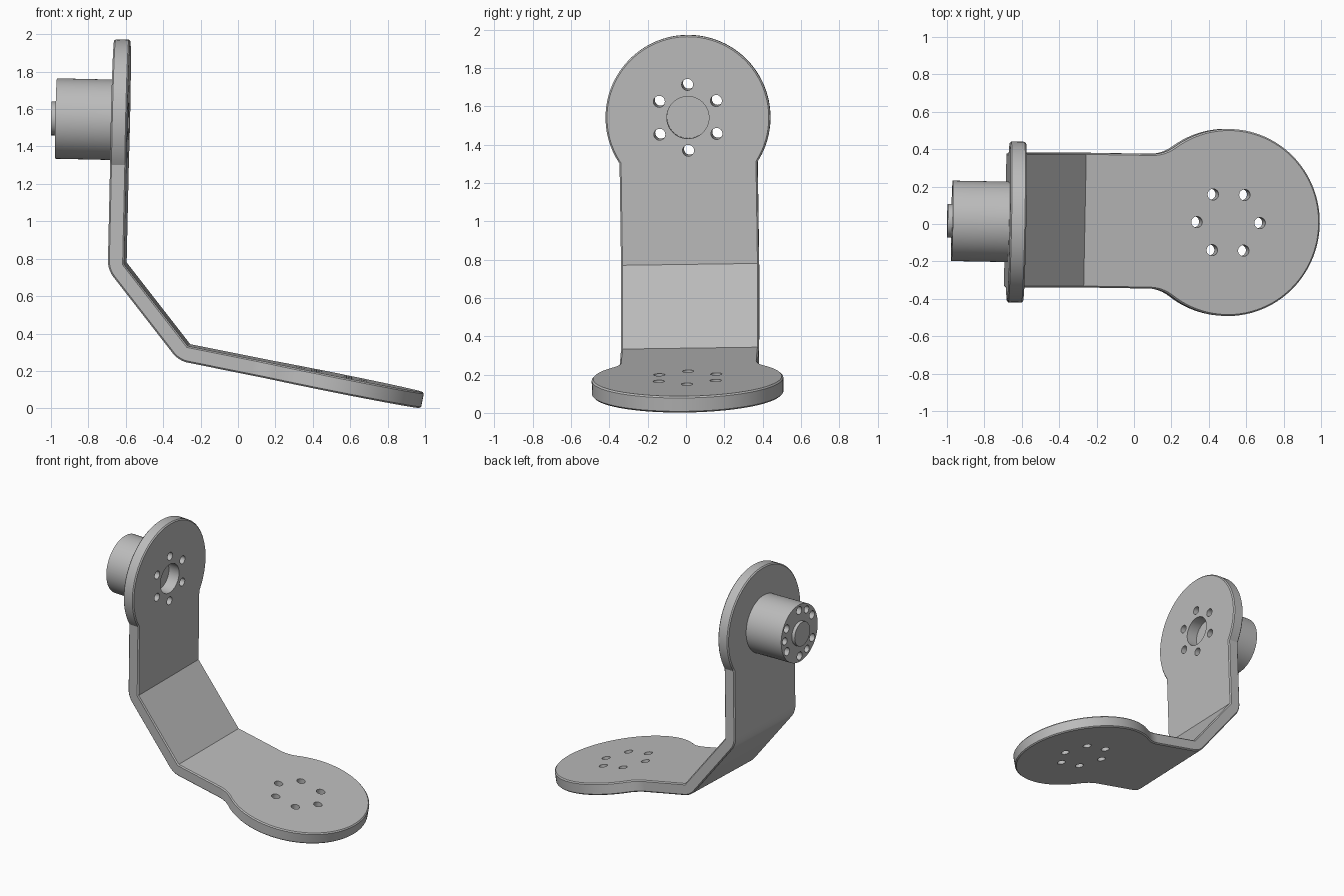
import bpy, bmesh
from math import sin, cos, pi, radians, sqrt, acos, atan2
from mathutils import Vector, Matrix

cube = bpy.data.objects.get("Cube")
if cube:
    bpy.data.objects.remove(cube, do_unlink=True)

grey = bpy.data.materials.new("plain grey")
grey.use_nodes = True
grey.diffuse_color = (0.5, 0.5, 0.5, 1)
grey.node_tree.nodes["Principled BSDF"].inputs["Base Color"].default_value = (0.5, 0.5, 0.5, 1)

# Slight overall roll and yaw of the whole assembly
TILT = (Matrix.Translation((0, 0.02, 0)) @ Matrix.Rotation(radians(-1.1), 4, "Z")
        @ Matrix.Rotation(radians(0.8), 4, "X"))
THICK, HALF_W = 0.087, 0.36
Y = Vector((0, 1, 0))

# Inner bend points and the directions of the two end plates
bend_a = Vector((-0.602, 0, 0.775))
bend_b = Vector((-0.262, 0, 0.338))
up = Vector((0.0225, 0, 1)).normalized()
out = Vector((cos(radians(11.35)), 0, -sin(radians(11.35))))
mid = (bend_b - bend_a).normalized()
n_up, n_mid, n_low = up.cross(-Y), mid.cross(Y), out.cross(Y)
UP_R, LOW_R = 0.43, 0.5
UP_D, LOW_D = 0.766, 0.782


def frame(origin, along, across):
    m = Matrix((along, across, along.cross(across))).transposed().to_4x4()
    m.translation = origin
    return m


upper = frame(bend_a + up * UP_D, up, -Y)
lower = frame(bend_b + out * LOW_D, out, Y)


def make(name, bm):
    mesh = bpy.data.meshes.new(name)
    bm.to_mesh(mesh)
    bm.free()
    ob = bpy.data.objects.new(name, mesh)
    bpy.context.collection.objects.link(ob)
    ob.matrix_world = TILT
    mesh.materials.append(grey)
    return ob


def add_cylinder(bm, base, x, y, r, z0, z1, seg=24):
    m = base @ Matrix.Translation((x, y, (z0 + z1) / 2))
    bmesh.ops.create_cone(bm, cap_ends=True, segments=seg, radius1=r, radius2=r,
                          depth=z1 - z0, matrix=m)


def add_ring(bm, base, count, start, ring, r, z0, z1):
    for k in range(count):
        a = radians(start) + 2 * pi * k / count
        add_cylinder(bm, base, ring * cos(a), ring * sin(a), r, z0, z1)


def drill(ob, bm):
    cutter = make("drill_cutter", bm)
    cutter.hide_render = True
    mod = ob.modifiers.new("holes", "BOOLEAN")
    mod.operation, mod.solver, mod.object = "DIFFERENCE", "EXACT", cutter
    bpy.context.view_layer.objects.active = ob
    bpy.ops.object.modifier_apply(modifier="holes")
    bpy.data.objects.remove(cutter, do_unlink=True)


def finish(ob):
    bpy.ops.object.select_all(action="DESELECT")
    ob.select_set(True)
    bpy.context.view_layer.objects.active = ob
    bpy.ops.object.shade_smooth_by_angle(angle=radians(30))
    mod = ob.modifiers.new("even shading", "WEIGHTED_NORMAL")
    mod.keep_sharp = True


def round_end(radius, fillet, seg=72):
    """Outline of a strip end widening to a disc, around the disc centre."""
    side = []
    if fillet:
        cy = HALF_W + fillet
        cx = -sqrt((radius + fillet) ** 2 - cy ** 2)
        sweep = atan2(-cx, cy)
        side = [(cx + fillet * sin(sweep * k / 6), cy - fillet * cos(sweep * k / 6))
                for k in range(6)]
        start = pi - acos(-cx / (radius + fillet))
    else:
        start = pi - acos(sqrt(radius ** 2 - HALF_W ** 2) / radius)
    arc = [(radius * cos(a), radius * sin(a))
           for a in (start * (1 - 2 * k / seg) for k in range(seg + 1))]
    return side + arc + [(x, -y) for x, y in reversed(side)]


# Bracket: three joined flat panels, thickened with mitred bends
bm = bmesh.new()
offset = {}


def vert(co, off):
    v = bm.verts.new(co)
    offset[v] = off
    return v


def mitre(n, m):
    return (n + m) * (-THICK / (1 + n.dot(m)))


def end_panel(base, radius, fillet, normal, first, last):
    pts = [vert(base @ Vector((x, y, 0)), normal * -THICK)
           for x, y in round_end(radius, fillet)]
    return bm.faces.new([first] + pts + [last])


a_pos, a_neg = (vert(bend_a + Y * s * HALF_W, mitre(n_up, n_mid)) for s in (1, -1))
b_pos, b_neg = (vert(bend_b + Y * s * HALF_W, mitre(n_mid, n_low)) for s in (1, -1))
end_panel(upper, UP_R, 0, n_up, a_neg, a_pos)
bm.faces.new((a_pos, a_neg, b_neg, b_pos))
end_panel(lower, LOW_R, 0.2, n_low, b_pos, b_neg)
rim = [e for e in bm.edges if e.is_boundary]
back = {v: bm.verts.new(v.co + d) for v, d in offset.items()}
for f in list(bm.faces):
    bm.faces.new([back[v] for v in reversed(f.verts)])
for e in rim:
    p, q = e.verts
    bm.faces.new((p, q, back[q], back[p]))
bmesh.ops.recalc_face_normals(bm, faces=bm.faces)

# Round the outside of both bends, then soften the rim
bends = [bm.edges.get((back[a_pos], back[a_neg])), bm.edges.get((back[b_pos], back[b_neg]))]
bmesh.ops.bevel(bm, geom=bends, offset=0.045, segments=5, profile=0.5, affect="EDGES")
sharp = [e for e in bm.edges if e.calc_face_angle(0) > radians(60)]
bmesh.ops.bevel(bm, geom=sharp, offset=0.008, segments=1, affect="EDGES", clamp_overlap=True)
bracket = make("bent_bracket", bm)

# Bolt circles in both discs and the bore in the upper one
holes = bmesh.new()
add_ring(holes, upper, 6, 0, 0.172, 0.03, -0.2, 0.1)
add_ring(holes, lower, 6, 0, 0.172, 0.03, -0.2, 0.1)
add_cylinder(holes, upper, 0, 0, 0.11, -0.2, 0.1, 48)
drill(bracket, holes)
finish(bracket)

# Hub behind the upper disc, with through holes and three blind holes
HUB_END = -0.388
bm = bmesh.new()
add_cylinder(bm, upper, 0, 0, 0.215, HUB_END, -THICK, 72)
hub = make("hub", bm)
holes = bmesh.new()
add_ring(holes, upper, 6, 0, 0.172, 0.03, -0.6, 0.1)
add_ring(holes, upper, 3, 30, 0.172, 0.027, -0.6, HUB_END + 0.12)
drill(hub, holes)
finish(hub)

# Raised boss on the hub end
bm = bmesh.new()
add_cylinder(bm, upper, 0, 0, 0.09, -0.413, HUB_END + 0.01, 48)
finish(make("hub_boss", bm))
